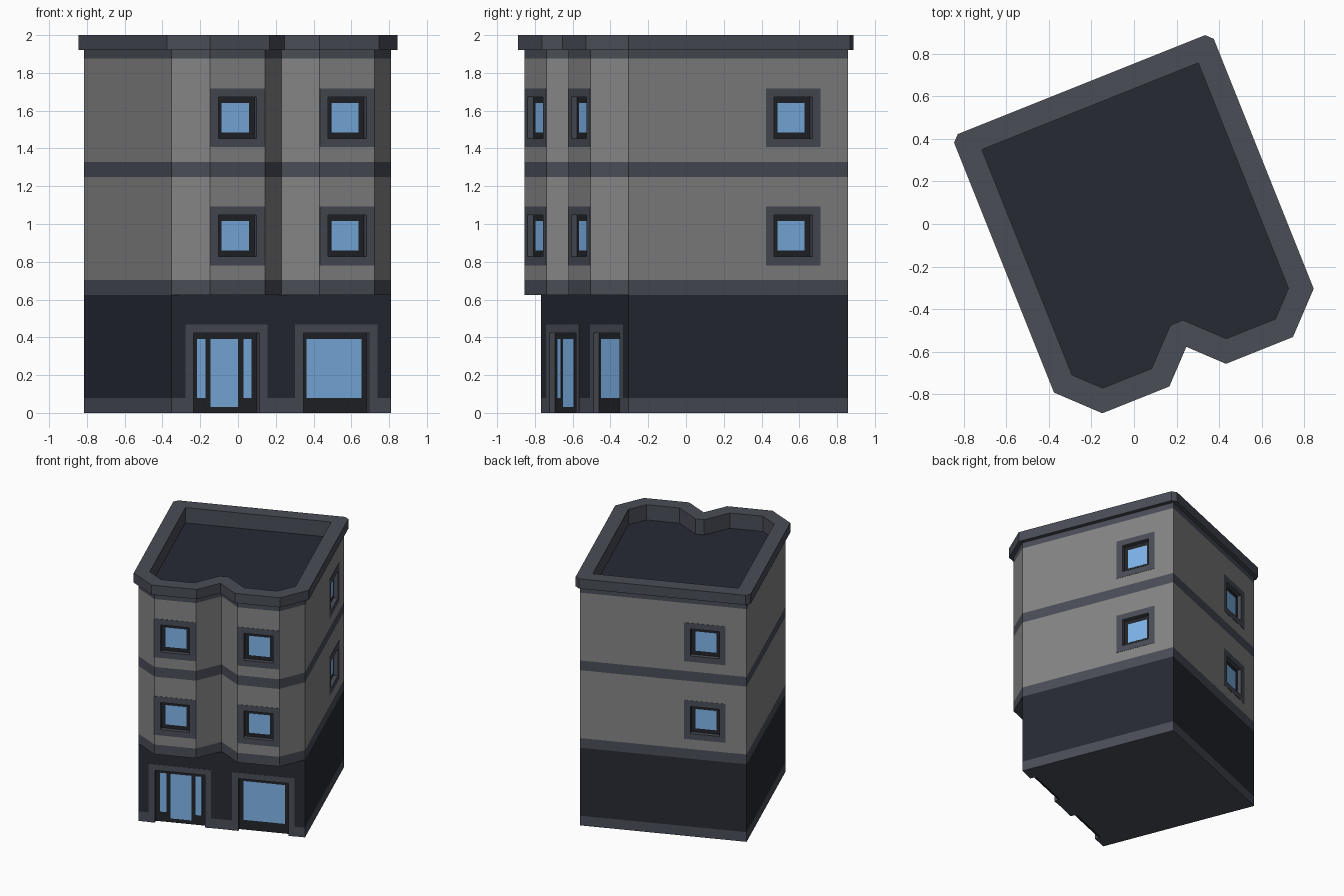
import bpy, bmesh, math
from mathutils import Matrix, Vector

if "Cube" in bpy.data.objects:
    bpy.data.objects.remove(bpy.data.objects["Cube"])

H = 0.625                      # storey height and half the plan width
BAY = H / 4                    # bay projection
SPIN = math.atan(0.4)          # plan rotation
PLACE = Matrix.Translation((-0.003, 0.045, 0)) @ Matrix.Rotation(SPIN, 4, 'Z')


def material(name, r, g, b):
    m = bpy.data.materials.new(name)
    m.diffuse_color = (r, g, b, 1)
    m.use_nodes = True
    m.node_tree.nodes["Principled BSDF"].inputs["Base Color"].default_value = m.diffuse_color
    return m


WALL = material("wall_grey", 0.235, 0.235, 0.235)
TRIM = material("trim_grey", 0.070, 0.075, 0.097)
DARK = material("dark_slate", 0.020, 0.023, 0.034)
FRAME = material("frame_black", 0.016, 0.017, 0.021)
GLASS = material("glass_blue", 0.21, 0.46, 0.82)


def finish(name, bm, mat):
    bmesh.ops.recalc_face_normals(bm, faces=bm.faces[:])
    me = bpy.data.meshes.new(name)
    bm.to_mesh(me)
    bm.free()
    if mat:
        me.materials.append(mat)
    ob = bpy.data.objects.new(name, me)
    bpy.context.collection.objects.link(ob)
    ob.matrix_world = PLACE
    return ob


def prism(name, outline, z0, z1, mat=None):
    bm = bmesh.new()
    face = bm.faces.new([bm.verts.new((x, y, z0)) for x, y in outline])
    top = bmesh.ops.extrude_face_region(bm, geom=[face], use_keep_orig=True)
    verts = [v for v in top["geom"] if isinstance(v, bmesh.types.BMVert)]
    bmesh.ops.translate(bm, verts=verts, vec=(0, 0, z1 - z0))
    return finish(name, bm, mat)


def boxes(name, parts, mat=None):
    """parts: (wall frame, (x0, x1), (depth0, depth1), (z0, z1))"""
    bm = bmesh.new()
    for frame, *spans in parts:
        mid = Vector([(a + b) / 2 for a, b in spans])
        size = [b - a for a, b in spans]
        bmesh.ops.create_cube(bm, size=1, matrix=frame @ Matrix.Translation(mid) @ Matrix.Diagonal((*size, 1)))
    return finish(name, bm, mat)


def cut(targets, cutter):
    for ob in targets:
        mod = ob.modifiers.new("cut", 'BOOLEAN')
        mod.operation, mod.solver, mod.object = 'DIFFERENCE', 'EXACT', cutter
        bpy.context.view_layer.objects.active = ob
        bpy.ops.object.modifier_apply(modifier=mod.name)
    bpy.data.objects.remove(cutter)


def offset(poly, d, k):
    """Mitred offset; square corners on the growing side are cut off."""
    pts = [Vector(p) for p in poly]
    out = []
    for i, p in enumerate(pts):
        e1 = (p - pts[i - 1]).normalized()
        e2 = (pts[(i + 1) % len(pts)] - p).normalized()
        n1, n2 = Vector((e1.y, -e1.x)), Vector((e2.y, -e2.x))
        cross = e1.x * e2.y - e1.y * e2.x
        if cross * d > 0 and abs(e1.dot(e2)) < 0.1:
            out += [p + n1 * d + e1 * abs(d) * k, p + n2 * d - e2 * abs(d) * k]
        else:
            out.append(p + (n1 + n2) * d / (1 + n1.dot(n2)))
    return out


# Plans: square ground floor, upper floors with two bays
square = [(-H, -H), (H, -H), (H, H), (-H, H)]
bayed = [(-H, -H), (-H + BAY, -H - BAY), (-BAY, -H - BAY), (0, -H), (BAY, -H - BAY),
         (H - BAY, -H - BAY), (H, -H), (H, H), (-H, H)]
cornice_plan = offset(bayed, H / 20, 0)
well_plan = offset(bayed, -H / 8, math.sqrt(2) - 1)

# Stacked storeys
B = H / 8
plinth = prism("plinth", square, 0, B, TRIM)
ground = prism("ground_floor_wall", square, B, H, DARK)
prism("lower_band", bayed, H, H + B, TRIM)
first = prism("first_floor_wall", bayed, H + B, 2 * H, WALL)
prism("middle_band", bayed, 2 * H, 2 * H + B, TRIM)
second = prism("second_floor_wall", bayed, 2 * H + B, 3 * H, WALL)

# Parapet, cornice and sunken roof
parapet = prism("parapet", bayed, 3 * H, 1.922, TRIM)
cornice = prism("cornice", cornice_plan, 1.922, 2.0, TRIM)
cut([parapet, cornice], prism("roof_well", well_plan, 1.8, 2.1))
prism("roof_deck", well_plan, 1.86, 1.877, DARK)


def wall_frame(u, v, angle):
    return Matrix.Translation((u, v, 0)) @ Matrix.Rotation(math.radians(angle), 4, 'Z')


SKIN, REC, BACK = -0.002, 0.031, 0.05   # depths: trim face, frame face, pocket back

# Upper windows
sites = {"left_bay": wall_frame(-H / 2, -H - BAY, 0), "right_bay": wall_frame(H / 2, -H - BAY, 0),
         "side": wall_frame(H, H / 2, 90), "back": wall_frame(-H / 2, H, 180)}
T, O, P = 0.156, 0.109, 0.078           # half sizes: trim, opening, pane
for floor, wall in ((1, first), (2, second)):
    zc = H * (floor + 0.5)
    cut([wall], boxes("window_cutter", [
        (f, (-O - .01, O + .01), (-.05, BACK), (zc - O - .01, zc + O + .01)) for f in sites.values()]))
    for site, f in sites.items():
        name = f"{site}_window_{floor}"
        d = (SKIN, BACK)
        boxes(name + "_trim", [(f, (-T, -O), d, (zc - T, zc + T)), (f, (O, T), d, (zc - T, zc + T)),
                               (f, (-O, O), d, (zc - T, zc - O)), (f, (-O, O), d, (zc + O, zc + T))], TRIM)
        boxes(name + "_frame", [(f, (-O, O), (REC, BACK), (zc - O, zc + O))], FRAME)
        boxes(name + "_pane", [(f, (-P, P), (REC - .001, BACK - .005), (zc - P, zc + P))], GLASS)

# Ground floor entrance and shop window
portals = {"entrance": wall_frame(-H / 2, -H, 0), "shop_window": wall_frame(H / 2, -H, 0)}
cut([plinth, ground], boxes("portal_cutter", [
    (f, (-.197, .197), (-.05, BACK), (-.1, .432)) for f in portals.values()]))
for name, f in portals.items():
    d = (SKIN, BACK)
    boxes(name + "_surround", [(f, (-.234, -.1875), d, (0, .469)), (f, (.1875, .234), d, (0, .469)),
                               (f, (-.1875, .1875), d, (.422, .469))], TRIM)
    boxes(name + "_frame", [(f, (-.1875, .1875), (REC, BACK), (0, .422))], FRAME)
g = (REC - .001, BACK - .005)
f = portals["entrance"]
boxes("door_pane", [(f, (-.078, .078), g, (.031, .391))], GLASS)
boxes("door_sidelights", [(f, (-.156, -.109), g, (.078, .391)), (f, (.109, .156), g, (.078, .391))], GLASS)
boxes("shop_pane", [(portals["shop_window"], (-.156, .156), g, (.078, .391))], GLASS)
